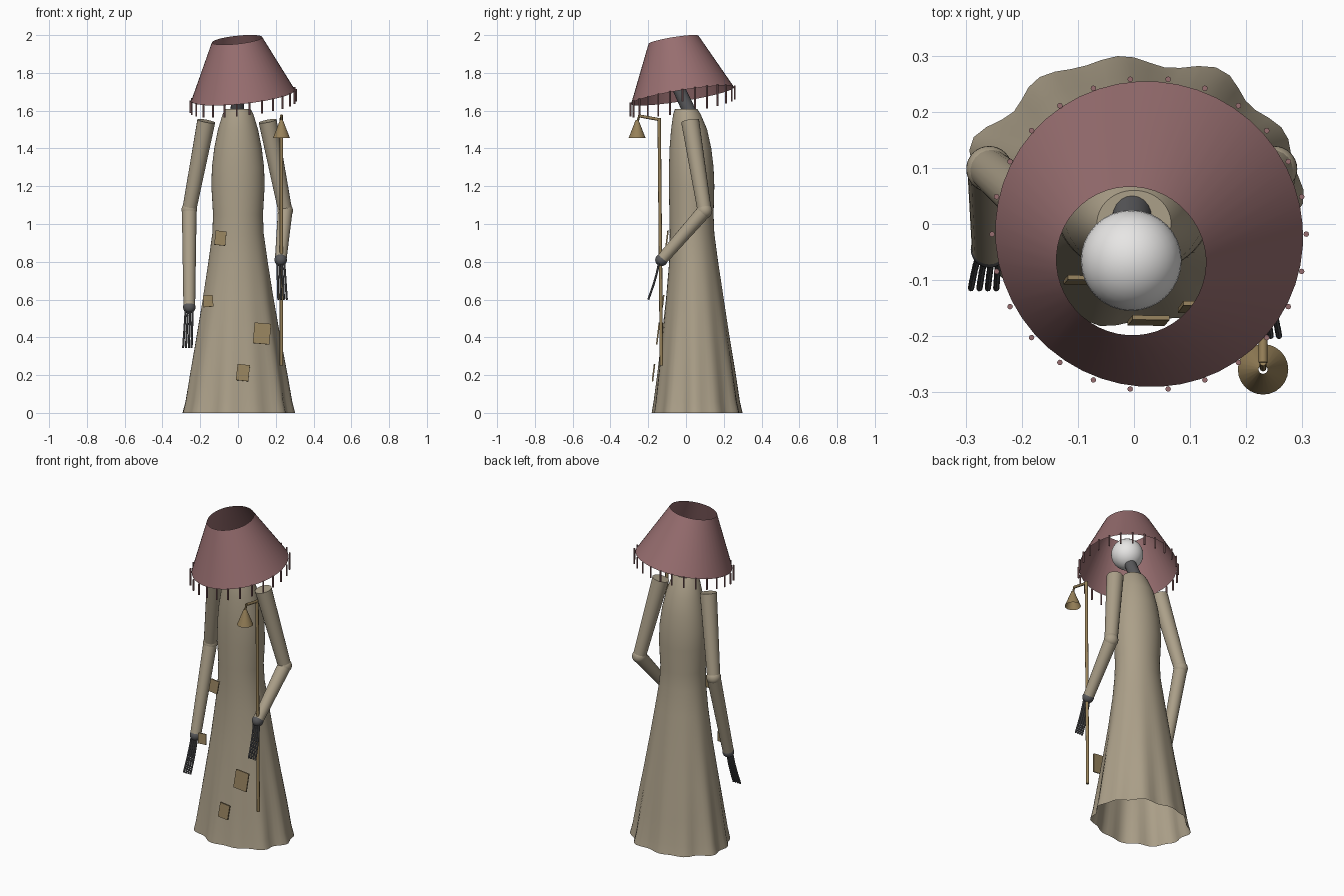
import bpy, bmesh, math
from mathutils import Vector, Matrix

cube = bpy.data.objects.get("Cube")
if cube:
    bpy.data.objects.remove(cube, do_unlink=True)


def material(name, rgb):
    m = bpy.data.materials.new(name)
    m.use_nodes = True
    m.diffuse_color = (*rgb, 1)
    bsdf = next(n for n in m.node_tree.nodes if n.type == 'BSDF_PRINCIPLED')
    bsdf.inputs["Base Color"].default_value = (*rgb, 1)
    return m


ROBE = material("tan cloth", (0.41, 0.35, 0.25))
SHADE = material("dusty rose", (0.31, 0.155, 0.16))
HEAD = material("pale white", (0.83, 0.82, 0.81))
GREY = material("dark grey", (0.10, 0.10, 0.105))
BRASS = material("aged brass", (0.31, 0.22, 0.10))
PATCH = material("brown patch", (0.30, 0.22, 0.11))


def finish(bm, name, mat, smooth=True):
    mesh = bpy.data.meshes.new(name)
    bm.to_mesh(mesh)
    bm.free()
    mesh.materials.append(mat)
    ob = bpy.data.objects.new(name, mesh)
    bpy.context.collection.objects.link(ob)
    if smooth:
        bpy.ops.object.select_all(action='DESELECT')
        ob.select_set(True)
        bpy.context.view_layer.objects.active = ob
        bpy.ops.object.shade_smooth_by_angle(angle=math.radians(40))
    return ob


def add_tube(bm, a, b, r1, r2, sides=20, caps=True):
    a, b = Vector(a), Vector(b)
    d = b - a
    turn = d.to_track_quat('Z', 'Y').to_matrix().to_4x4()
    bmesh.ops.create_cone(bm, cap_ends=caps, segments=sides, radius1=r1, radius2=r2,
                          depth=d.length, matrix=Matrix.Translation((a + b) / 2) @ turn)


def tube(name, mat, *args, **kw):
    bm = bmesh.new()
    add_tube(bm, *args, **kw)
    return finish(bm, name, mat)


def ball(name, mat, centre, r):
    bm = bmesh.new()
    bmesh.ops.create_uvsphere(bm, u_segments=32, v_segments=16, radius=r,
                              matrix=Matrix.Translation(centre))
    return finish(bm, name, mat)


# Robe: lofted rings of height, half width, front and back, with folds toward the hem
RINGS = [(0, .293, -.175, .295), (.06, .279, -.166, .282), (.2, .257, -.150, .262),
         (.4, .222, -.128, .230), (.6, .188, -.106, .200), (.8, .157, -.089, .170),
         (.95, .136, -.086, .150), (1.05, .132, -.088, .146), (1.2, .141, -.090, .150),
         (1.3, .138, -.090, .146), (1.4, .126, -.087, .134), (1.5, .106, -.079, .112),
         (1.58, .082, -.068, .078), (1.61, .066, -.058, .060)]
SIDES = 64
bm = bmesh.new()
rows = []
for z, rx, front, back in RINGS:
    fold = 0.05 * max(0, 1 - z / 0.9) ** 1.5
    row = []
    for i in range(SIDES):
        a = math.tau * i / SIDES
        k = 1 + fold * (0.7 * math.cos(11 * a + 1) + 0.5 * math.cos(7 * a - 1))
        row.append(bm.verts.new((rx * k * math.cos(a),
                                 (front + back) / 2 + (back - front) / 2 * k * math.sin(a), z)))
    rows.append(row)
for low, high in zip(rows, rows[1:]):
    for i in range(SIDES):
        j = (i + 1) % SIDES
        bm.faces.new((low[i], low[j], high[j], high[i]))
bm.faces.new(rows[-1])
finish(bm, "robe", ROBE)

# Neck and head under the shade
tube("neck", GREY, (-.003, .03, 1.57), (-.005, -.05, 1.74), .036, .032)
ball("head", HEAD, (-.005, -.065, 1.79), .09)

# Tilted open lampshade hat
rim, crown = Vector((.027, -.018, 1.68)), Vector((-.005, -.066, 1.975))
tube("lampshade", SHADE, rim, crown, .276, .134, sides=48, caps=False)

# Fringe hanging straight down from the tilted rim
axis = (crown - rim).normalized()
bm = bmesh.new()
FRINGE = 26
for i in range(FRINGE):
    a = math.tau * i / FRINGE
    x, y = .28 * math.cos(a), .278 * math.sin(a)
    top = rim + Vector((x, y, -(axis.x * x + axis.y * y) / axis.z + .005))
    add_tube(bm, top, top - Vector((0, 0, .068)), .005, .005, sides=8)
finish(bm, "fringe", SHADE)


# Arms with elbow joints, hands and four thin curved fingers
def arm(side, shoulder, elbow, wrist, tip):
    tube(side + "_upper_arm", ROBE, shoulder, elbow, .048, .037)
    ball(side + "_elbow", ROBE, elbow, .041)
    tube(side + "_forearm", ROBE, elbow, wrist, .039, .031)
    ball(side + "_hand", GREY, wrist, .033)
    w, t = Vector(wrist), Vector(tip)
    bm = bmesh.new()
    for k in range(4):
        off = (k - 1.5) * .015
        pts = []
        for s in range(6):
            u = s / 5
            p = w.lerp(t, u)
            p.y = w.y - .012 + (t.y - w.y + .012) * u ** 1.4
            p.x += off * (.8 + .2 * u)
            pts.append(p)
        for p, q in zip(pts, pts[1:]):
            add_tube(bm, p, q, .0058, .0055, sides=8)
    finish(bm, side + "_fingers", GREY)


arm("right", (-.168, .022, 1.545), (-.258, .098, 1.075), (-.258, -.045, .56), (-.268, -.115, .345))
arm("left", (.157, .022, 1.545), (.25, .098, 1.07), (.226, -.13, .81), (.236, -.20, .60))

# Staff with a hooked arm and a hanging bell
tube("staff", BRASS, (.23, -.13, .25), (.23, -.142, 1.56), .009, .009, sides=12)
tube("staff_hook", BRASS, (.23, -.138, 1.552), (.23, -.247, 1.572), .008, .008, sides=12)
tube("bell_hanger", BRASS, (.23, -.247, 1.575), (.23, -.257, 1.54), .006, .006, sides=8)
tube("bell", BRASS, (.23, -.259, 1.455), (.23, -.259, 1.55), .045, .008, sides=24, caps=False)

# Patches: thin tilted plates at the front of the robe
PATCHES = [((-.093, -.10, .925), .058, .076, 6), ((-.158, -.122, .592), .052, .062, -4),
           ((.127, -.148, .42), .088, .110, 5), ((.026, -.172, .213), .066, .086, 6)]
for i, (pos, w, h, roll) in enumerate(PATCHES):
    bm = bmesh.new()
    place = (Matrix.Translation(pos) @ Matrix.Rotation(math.radians(-7), 4, 'X')
             @ Matrix.Rotation(math.radians(roll), 4, 'Y') @ Matrix.Diagonal((w, .008, h, 1)))
    bmesh.ops.create_cube(bm, size=1, matrix=place)
    finish(bm, f"patch_{i + 1}", PATCH, smooth=False)
